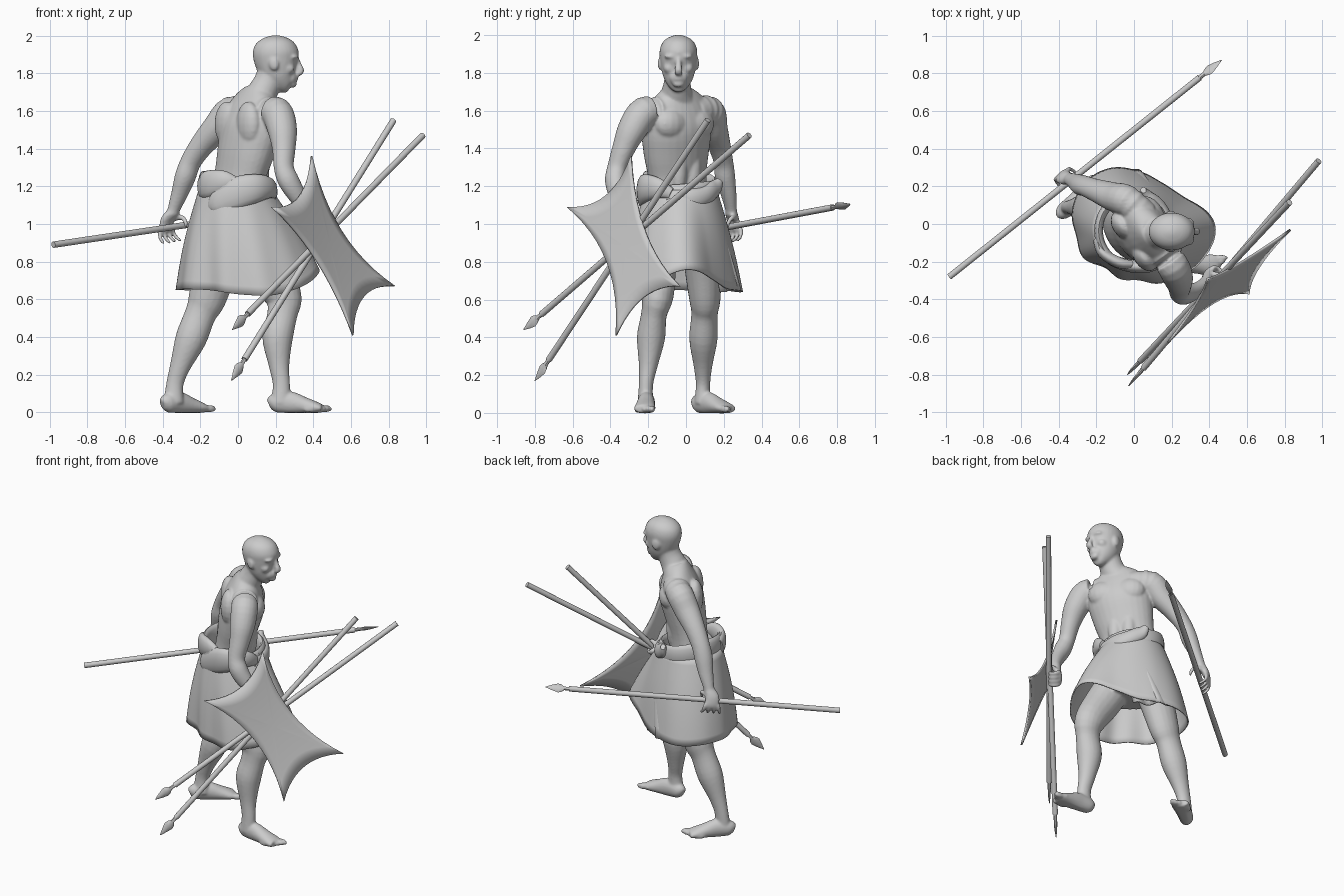
import bpy, bmesh
from math import sin, cos, pi, radians
from mathutils import Vector, Matrix

V = Vector

def finish(bm, name, angle=40):
    bmesh.ops.recalc_face_normals(bm, faces=bm.faces)
    me = bpy.data.meshes.new(name)
    bm.to_mesh(me)
    bm.free()
    ob = bpy.data.objects.new(name, me)
    bpy.context.collection.objects.link(ob)
    bpy.ops.object.select_all(action='DESELECT')
    bpy.context.view_layer.objects.active = ob
    ob.select_set(True)
    bpy.ops.object.shade_smooth_by_angle(angle=radians(angle))
    return ob

def spline(pts, sub, closed=False):
    """Catmull-Rom through tuples of any length."""
    n, out = len(pts), []
    get = (lambda i: pts[i % n]) if closed else (lambda i: pts[max(0, min(n - 1, i))])
    for i in range(n if closed else n - 1):
        for s in range(sub):
            t = s / sub
            out.append([b + .5 * t * (c - a + t * (2*a - 5*b + 4*c - d + t * (3*(b - c) + d - a)))
                        for a, b, c, d in zip(get(i-1), get(i), get(i+1), get(i+2))])
    return out if closed else out + [list(pts[-1])]

def loft(bm, stations, side=(0, 1, 0), n=20, sub=4):
    """Elliptical sections (x, y, z, half width along side, half depth)."""
    st = spline(stations, sub) if sub > 1 else stations
    c = [V(s[:3]) for s in st]
    rings = []
    for i, s in enumerate(st):
        t = (c[min(i + 1, len(c) - 1)] - c[max(i - 1, 0)]).normalized()
        u = V(side) - t * V(side).dot(t)
        u.normalize()
        v = t.cross(u)
        a, b = max(s[3], .002), max(s[4], .002)
        rings.append([bm.verts.new(c[i] + u*a*cos(2*pi*k/n) + v*b*sin(2*pi*k/n)) for k in range(n)])
    for p, q in zip(rings, rings[1:]):
        for k in range(n):
            bm.faces.new((p[k], p[k-1], q[k-1], q[k]))
    bm.faces.new(rings[0])
    bm.faces.new(rings[-1])

def blob(bm, c, r, yaw=0, pitch=0):
    m = Matrix.Translation(c) @ Matrix.Rotation(radians(yaw), 4, 'Z') @ Matrix.Rotation(radians(pitch), 4, 'Y')
    bmesh.ops.create_uvsphere(bm, u_segments=16, v_segments=10, radius=1, matrix=m @ Matrix.Diagonal((*r, 1)))

def grid(bm, rows, closed=False):
    for p, q in zip(rows, rows[1:]):
        for k in range(0 if closed else 1, len(p)):
            bm.faces.new((p[k-1], p[k], q[k], q[k-1]))

body = bmesh.new()

# torso, turned towards the left
F, L = V((.82, .57, 0)), V((-.57, .82, 0))
loft(body, [(0, -.03, .82, .17, .13), (-.01, -.03, .95, .19, .14), (-.01, -.04, 1.1, .175, .125),
            (.01, -.045, 1.25, .17, .117), (.04, -.05, 1.38, .19, .13), (.07, -.05, 1.5, .205, .138),
            (.085, -.05, 1.59, .2, .118), (.1, -.05, 1.66, .155, .09), (.115, -.05, 1.71, .085, .07)], L, 28)
for s in (-1, 1):
    blob(body, V((.075, -.05, 1.53)) + F*.068 + L*s*.085, (.07, .1, .085), 35)      # pecs
    blob(body, V((.06, -.05, 1.53)) - F*.075 + L*s*.1, (.055, .085, .12), 35)       # shoulder blades
    blob(body, V((.035, -.045, 1.3)) + F*.08 + L*s*.045, (.04, .045, .14), 35)      # abdomen

# neck and head
loft(body, [(.09, -.05, 1.62, .12, .07), (.125, -.05, 1.69, .085, .08), (.16, -.045, 1.76, .07, .074),
            (.185, -.04, 1.85, .07, .07)])
head = [(.275, 1.724, .025, .025), (.26, 1.735, .05, .052), (.232, 1.775, .077, .084), (.212, 1.82, .09, .104),
        (.203, 1.87, .097, .118), (.2, 1.915, .1, .122), (.2, 1.957, .087, .104), (.2, 1.985, .058, .068), (.2, 2.001, .015, .02)]
loft(body, [(x, -.04, z, a, b) for x, z, a, b in head], n=28)
loft(body, [(.31, -.04, 1.885, .014, .012), (.322, -.04, 1.85, .015, .014), (.334, -.04, 1.812, .022, .018),
            (.318, -.04, 1.797, .02, .014)], n=12)
blob(body, (.28, -.04, 1.775), (.034, .05, .042))
blob(body, (.29, -.04, 1.742), (.022, .032, .02))
for dz in (0, .014):
    blob(body, (.307, -.04, 1.767 + dz), (.013, .026, .008))
for s in (-1, 1):
    blob(body, (.292, -.04 + s*.036, 1.887), (.03, .04, .014))
    blob(body, (.284, -.04 + s*.035, 1.86), (.022, .019, .016))
    blob(body, (.265, -.04 + s*.05, 1.825), (.036, .03, .03))
    blob(body, (.19, -.04 + s*.097, 1.85), (.027, .012, .036), s*12, -10)

# arms
loft(body, [(.14, -.13, 1.59, .075, .08), (.205, -.22, 1.59, .085, .085), (.235, -.285, 1.5, .077, .08),
            (.243, -.33, 1.4, .06, .064), (.243, -.365, 1.3, .05, .055), (.268, -.375, 1.23, .053, .058),
            (.315, -.36, 1.15, .044, .05), (.365, -.325, 1.07, .034, .038), (.385, -.3, 1.02, .031, .034)], L)
loft(body, [(.06, .04, 1.59, .075, .08), (-.035, .12, 1.595, .085, .085), (-.11, .145, 1.51, .075, .08),
            (-.19, .175, 1.42, .06, .066), (-.25, .198, 1.33, .05, .058), (-.28, .207, 1.25, .052, .058),
            (-.31, .225, 1.16, .04, .047), (-.34, .238, 1.08, .03, .035), (-.347, .24, 1.05, .03, .034)], L)

def hand(p, d, wrist, s, r, spread):
    """Palm, four fingers and a thumb curled about a shaft at p along d."""
    d = V(d).normalized()
    p, wrist = V(p), V(wrist)
    u = wrist - p
    u = (u - d * u.dot(d)).normalized()
    w = d.cross(u) * s
    at = lambda o, t, k=1: p + d*o + (u*cos(radians(t)) + w*sin(radians(t))) * r * k
    loft(body, [(*wrist, .034, .03), (*at(0, 35, 1.1), .044, .024), (*at(0, 95, 1.05), .047, .019),
                (*at(0, 115, 1.05), .042, .014)], d, 14)
    for i in range(4):
        o = -.042 + .027*i
        loft(body, [(*at(o * (1 + .15*spread*j), 90 + j*(50 - 24*spread), 1.05 + .2*spread*j), .014 - .0015*j, .014 - .0015*j)
                    for j in range(4)], d, 10)
    loft(body, [(*at(.03, 25), .017, .016), (*at(.06, -25), .014, .014), (*at(.06, -75), .012, .012),
                (*at(.055, -110), .009, .009)], d, 10)

hand((.42, -.28, .93), (.75, .8, .92), (.385, -.3, 1.02), -1, .034, 0)
hand((-.35, .223, .983), (1.44, 1.15, .21), (-.347, .24, 1.06), -1, .048, 1)

# legs
loft(body, [(.04, -.13, .95, .11, .12), (.14, -.15, .78, .1, .115), (.238, -.15, .62, .085, .1),
            (.235, -.17, .52, .068, .08), (.21, -.185, .4, .075, .082), (.218, -.2, .25, .05, .055),
            (.23, -.212, .15, .038, .046), (.228, -.215, .05, .042, .055)])
loft(body, [(-.04, .08, .95, .11, .12), (-.11, .09, .78, .1, .115), (-.165, .1, .6, .083, .1),
            (-.2, .098, .52, .07, .083), (-.25, .092, .39, .075, .083), (-.305, .09, .25, .05, .056),
            (-.335, .09, .15, .038, .046), (-.342, .085, .05, .042, .055)])

def foot(heel, ang, s):
    d = V((cos(radians(ang)), sin(radians(ang)), 0))
    q = V((-d.y, d.x, 0)) * s
    at = lambda f, o, z: (*(V((*heel, z)) + d*f + q*o),)
    loft(body, [(*at(0, 0, .04), .02, .03), (*at(.03, 0, .05), .042, .05), (*at(.11, 0, .052), .046, .06),
                (*at(.19, 0, .037), .052, .044), (*at(.255, 0, .025), .058, .03), (*at(.28, 0, .022), .052, .022)], q, 18)
    for i in range(5):
        blob(body, at(.298 - .012*i - .002*i*i, .042 - .022*i, .02), (.036, .0155 - .0012*i, .02), ang)

foot((.165, -.205), -3, 1)
foot((-.4, .045), 40, -1)
for v in body.verts:
    v.co.z = max(v.co.z, -.002)
body = finish(body, "warrior_body", 180)
m = body.modifiers.new("merge", 'REMESH')
m.mode, m.voxel_size, m.use_smooth_shade = 'VOXEL', .007, True
m = body.modifiers.new("soften", 'SMOOTH')
m.factor, m.iterations = .5, 9

# wrapped skirt: polar hem (radius, height) every 30 degrees
hem = spline([(.4, .76), (.28, .71), (.25, .66), (.28, .65), (.34, .64), (.37, .65), (.355, .65), (.34, .655),
              (.3, .645), (.31, .625), (.34, .625), (.385, .68)], 8, True)
bm = bmesh.new()
rows = []
for j in range(13):
    t, row = j / 12, []
    for i, (r, z) in enumerate(hem):
        a = 2*pi*i/len(hem)
        e = V((cos(a), sin(a), 0))
        top = V((-.015, -.03, 1.18)) + e*.195
        low = V((.03, 0, z)) + e*(r + .012*sin(a*9)*max(0, sin(a - 2.6)))
        row.append(bm.verts.new(top.lerp(low, t) + e*.014*sin(pi*t)))
    rows.append(row)
grid(bm, rows, True)
m = finish(bm, "skirt").modifiers.new("cloth", 'SOLIDIFY')
m.thickness = .008

# wide sash round the waist, folded bundle on the right hip, knot
bm = bmesh.new()
ring = []
for k in range(49):
    a = 2*pi*k/48
    ring.append((-.01 + .178*cos(a), -.035 + .187*sin(a), 1.175 - .035*cos(a), .07 + .005*sin(3*a), .024))
loft(bm, ring, (0, 0, 1), 14, 1)
loft(bm, [(-.15, -.16, 1.09, .02, .02), (-.11, -.195, 1.11, .065, .03), (0, -.225, 1.165, .085, .035),
          (.1, -.215, 1.19, .075, .035), (.17, -.15, 1.19, .055, .03), (.19, -.08, 1.16, .03, .02)], (0, 0, 1), 14)
loft(bm, [(-.195, -.09, 1.19, .06, .022), (-.165, -.155, 1.21, .072, .028), (-.08, -.205, 1.225, .06, .03),
          (-.01, -.215, 1.22, .03, .02)], (0, 0, 1), 14)
loft(bm, [(.18, -.1, 1.14, .04, .02), (.18, .02, 1.13, .055, .025), (.13, .1, 1.15, .05, .035),
          (.07, .15, 1.19, .045, .03), (.05, .18, 1.23, .02, .015)], (0, 0, 1), 14)
finish(bm, "sash", 60)

# folded cloth hanging from the knot
bm = bmesh.new()
rows = []
for j in range(9):
    t = j / 8
    a = V((.18, .04, 1.14)).lerp(V((.16, .18, .64)), t)
    b = V((.09, .14, 1.15)).lerp(V((-.04, .31, .65)), t)
    rows.append([bm.verts.new(a.lerp(b, k/16) + V((.6, .8, 0))*((.008 + .014*t)*sin(k*pi/4.5) + .015*sin(pi*t)))
                 for k in range(17)])
grid(bm, rows)
m = finish(bm, "hanging_cloth", 50).modifiers.new("cloth", 'SOLIDIFY')
m.thickness = .012

# spears: butt, tip
def spear(name, butt, tip, side):
    butt, tip = V(butt), V(tip)
    n = (tip - butt).length
    bm = bmesh.new()
    at = lambda back: (*butt.lerp(tip, 1 - back/n),)
    loft(bm, [(*at(n), .017, .017), (*at(.15), .017, .017)], side, 14, 1)
    loft(bm, [(*at(.16), .012, .012), (*at(.12), .012, .011), (*at(.1), .026, .01), (*at(.08), .031, .009),
              (*at(.045), .02, .007), (*at(0), .002, .002)], side, 8, 1)
    finish(bm, name, 35)

spear("throwing_spear", (-.98, -.28, .89), (.465, .87, 1.105), (.5, -.6, .65))
spear("spare_spear_upper", (.98, .335, 1.47), (-.03, -.86, .44), (.4, .3, -.9))
spear("spare_spear_lower", (.825, .115, 1.55), (-.035, -.8, .17), (.6, .4, -.7))

# hide shield with four drawn-out corners
A, B, C, D = V((.39, -.29, 1.36)), V((.18, -.63, 1.09)), V((.61, -.37, .41)), V((.83, -.03, .67))
mid = (A + B + C + D) / 4
nrm = (C - A).cross(D - B).normalized()
axis = (C + D - A - B) / 4
outline = []
for p, q, pull in ((A, B, .44), (B, C, .8), (C, D, .44), (D, A, .8)):
    c = ((p + q)/2).lerp(mid, pull)
    outline += [p*(1-t)**2 + c*2*t*(1-t) + q*t*t for t in [i/12 for i in range(12)]]
bm = bmesh.new()

def bent(p):
    l = (p - mid).dot(axis) / axis.length_squared
    return bm.verts.new(p - nrm*.022*max(0, 1 - l*l))

rings = [[bent(mid.lerp(p, s)) for p in outline] for s in (.25, .5, .75, 1)]
centre = bent(mid)
for k in range(len(outline)):
    bm.faces.new((centre, rings[0][k-1], rings[0][k]))
grid(bm, rings, True)
m = finish(bm, "shield").modifiers.new("hide", 'SOLIDIFY')
m.thickness = .012
m.offset = 0
